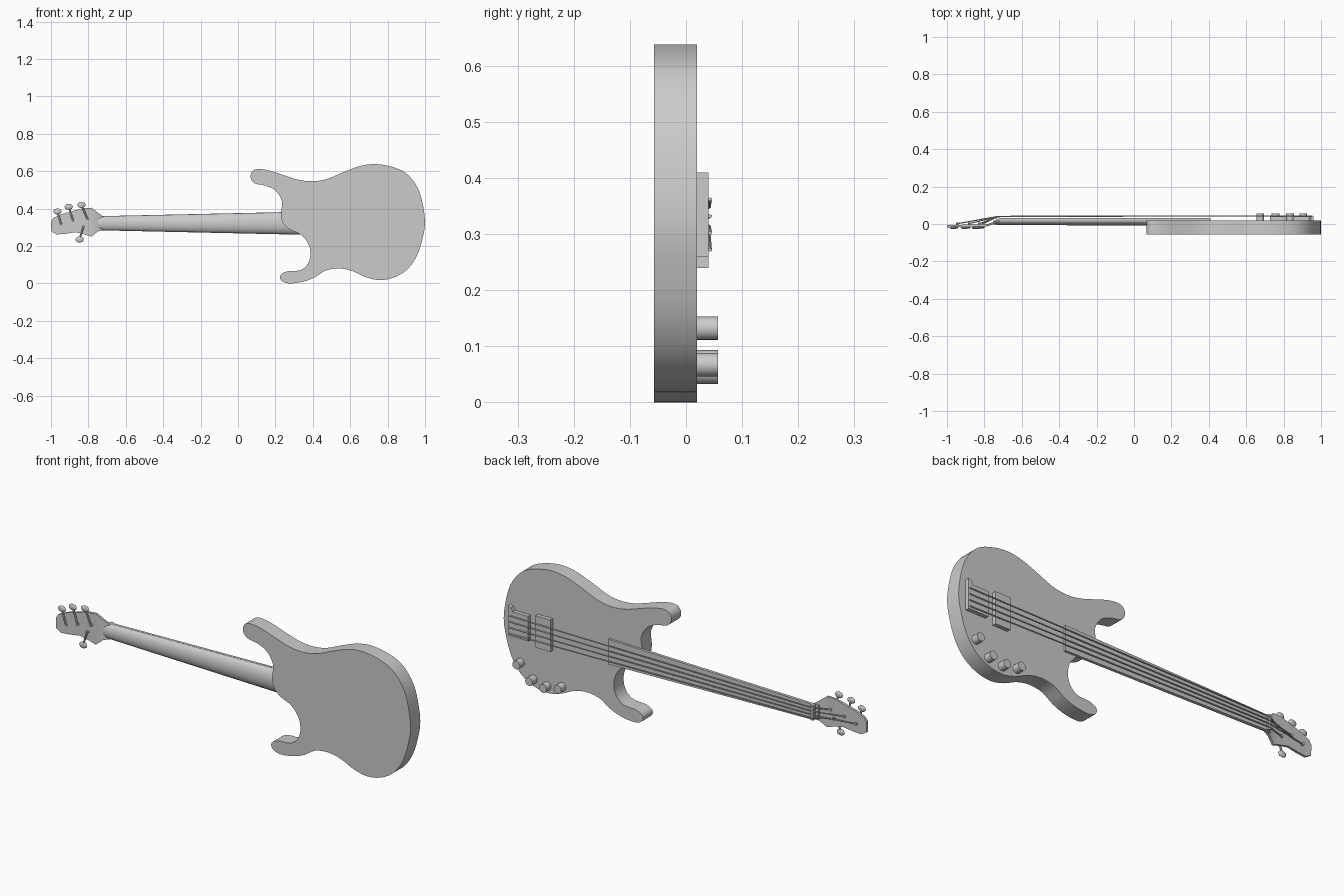
import bpy, bmesh, math
from mathutils import Vector

if "Cube" in bpy.data.objects:
    bpy.data.objects.remove(bpy.data.objects["Cube"])

grey = bpy.data.materials.new("plain grey")
grey.diffuse_color = (0.6, 0.6, 0.6, 1)
grey.use_nodes = True
grey.node_tree.nodes["Principled BSDF"].inputs["Base Color"].default_value = grey.diffuse_color


def finish(name, bm, smooth=True):
    bmesh.ops.recalc_face_normals(bm, faces=bm.faces)
    me = bpy.data.meshes.new(name)
    bm.to_mesh(me)
    bm.free()
    me.materials.append(grey)
    ob = bpy.data.objects.new(name, me)
    bpy.context.collection.objects.link(ob)
    if smooth:
        bpy.ops.object.select_all(action='DESELECT')
        ob.select_set(True)
        bpy.context.view_layer.objects.active = ob
        bpy.ops.object.shade_smooth_by_angle(angle=math.radians(35))
    return ob


def slab(outline, y0, y1):
    """Outline in x and z, extruded from y0 to y1."""
    bm = bmesh.new()
    face = bm.faces.new([bm.verts.new((x, y0, z)) for x, z in outline])
    ext = bmesh.ops.extrude_face_region(bm, geom=[face])["geom"]
    bmesh.ops.translate(bm, vec=(0, y1 - y0, 0),
                        verts=[v for v in ext if isinstance(v, bmesh.types.BMVert)])
    return bm


def box(name, x0, x1, y0, y1, z0, z1):
    return finish(name, slab([(x0, z0), (x1, z0), (x1, z1), (x0, z1)], y0, y1), False)


def rod(name, points, r, sides=8):
    """Round rod along a chain of points."""
    bm = bmesh.new()
    pts = [Vector(p) for p in points]
    for a, b in zip(pts, pts[1:]):
        d = b - a
        made = bmesh.ops.create_cone(bm, cap_ends=True, segments=sides, radius1=r,
                                     radius2=r, depth=d.length)["verts"]
        bmesh.ops.rotate(bm, verts=made, matrix=d.to_track_quat('Z', 'Y').to_matrix())
        bmesh.ops.translate(bm, verts=made, vec=(a + b) / 2)
    return finish(name, bm)


def rounded(points, steps=3):
    """Smooth closed curve through the points."""
    out, n = [], len(points)
    for i in range(n):
        p = [Vector(points[(i + k) % n]) for k in (-1, 0, 1, 2)]
        for s in range(steps):
            t = s / steps
            out.append(0.5 * (2 * p[1] + (p[2] - p[0]) * t
                              + (2 * p[0] - 5 * p[1] + 4 * p[2] - p[3]) * t * t
                              + (3 * p[1] - p[0] - 3 * p[2] + p[3]) * t ** 3))
    return out


# Body with two horns
body = [(.067, .566), (.075, .598), (.105, .612), (.17, .603), (.25, .577), (.33, .553),
        (.405, .547), (.48, .56), (.57, .598), (.66, .63), (.74, .638), (.825, .623),
        (.895, .592), (.95, .53), (.982, .45), (1, .33), (.985, .235), (.955, .145),
        (.905, .075), (.835, .032), (.755, .018), (.68, .035), (.615, .065), (.545, .08),
        (.47, .07), (.41, .033), (.35, .01), (.275, 0), (.232, .015), (.227, .045),
        (.265, .065), (.33, .07), (.37, .10), (.387, .15), (.377, .21), (.335, .262),
        (.275, .29), (.237, .33), (.23, .38), (.235, .44), (.2, .497), (.147, .523),
        (.09, .535)]
finish("body", slab(rounded(body), -.057, .02))

# Neck: tapered, with a half-round back
bm = bmesh.new()
rings = []
for x, half, depth in ((-.75, .037, .022), (-.72, .038, .026), (.34, .061, .028)):
    ring = [(x, .02 - depth * math.sin(math.pi * i / 12),
             .322 + half * math.cos(math.pi * i / 12)) for i in range(13)]
    rings.append([bm.verts.new(p) for p in ring])
for a, b in zip(rings, rings[1:]):
    for i in range(13):
        j = (i + 1) % 13
        bm.faces.new((a[i], a[j], b[j], b[i]))
bm.faces.new(rings[0])
bm.faces.new(rings[-1])
finish("neck", bm)

# Fingerboard and nut
finish("fingerboard", slab([(-.73, .284), (.41, .259), (.41, .385), (-.73, .36)], .018, .031), False)
box("nut", -.735, -.72, .02, .04, .285, .36)

# Headstock: thin plate that ramps back from the neck
head = [(-1, .33), (-.998, .278), (-.97, .262), (-.92, .266), (-.87, .274), (-.82, .262),
        (-.783, .25), (-.75, .278), (-.72, .286), (-.72, .358), (-.75, .379),
        (-.783, .405), (-.83, .402), (-.875, .39), (-.944, .37), (-.987, .35)]
bm = slab(head, -.012, 0)
bmesh.ops.bisect_plane(bm, geom=bm.verts[:] + bm.edges[:] + bm.faces[:],
                       plane_co=(-.783, 0, 0), plane_no=(1, 0, 0))
for v in bm.verts:
    v.co.y += max(0, v.co.x + .783) * .35 - max(0, -.783 - v.co.x) * .03
finish("headstock", bm)

# Tuners: (post x, post z, key x, key z)
tuners = [(-.826, .305, -.847, .235), (-.944, .31, -.965, .385),
          (-.88, .33, -.905, .41), (-.805, .345, -.837, .42)]
for px, pz, kx, kz in tuners:
    rod("tuner_post", [(px, -.022, pz), (px, .008, pz)], .007)
    rod("tuner_shaft", [(px, -.02, pz), (kx, -.02, kz)], .005)
    bm = bmesh.new()
    bmesh.ops.create_uvsphere(bm, u_segments=12, v_segments=8, radius=1)
    bmesh.ops.scale(bm, verts=bm.verts, vec=(.022, .007, .016))
    bmesh.ops.translate(bm, verts=bm.verts, vec=(kx, -.02, kz))
    finish("tuner_key", bm)

# Strings from the bridge over the nut to the posts
for i, (px, pz, _, _) in enumerate(tuners):
    rod("string", [(.955, .043, .272 + .03 * i), (-.725, .041, .296 + .0175 * i),
                   (px, .002, pz)], .0035, 6)

# Pickup and bridge
box("pickup", .727, .81, .018, .04, .24, .40)
box("bridge", .85, .96, .018, .04, .26, .385)
finish("bridge_tab", slab([(.935, .384), (.96, .384), (.96, .41), (.945, .405)], .018, .04), False)

# Control knobs
for x, z in ((.905, .132), (.834, .067), (.757, .054), (.675, .072)):
    rod("control_knob", [(x, .018, z), (x, .057, z)], .021, 16)
